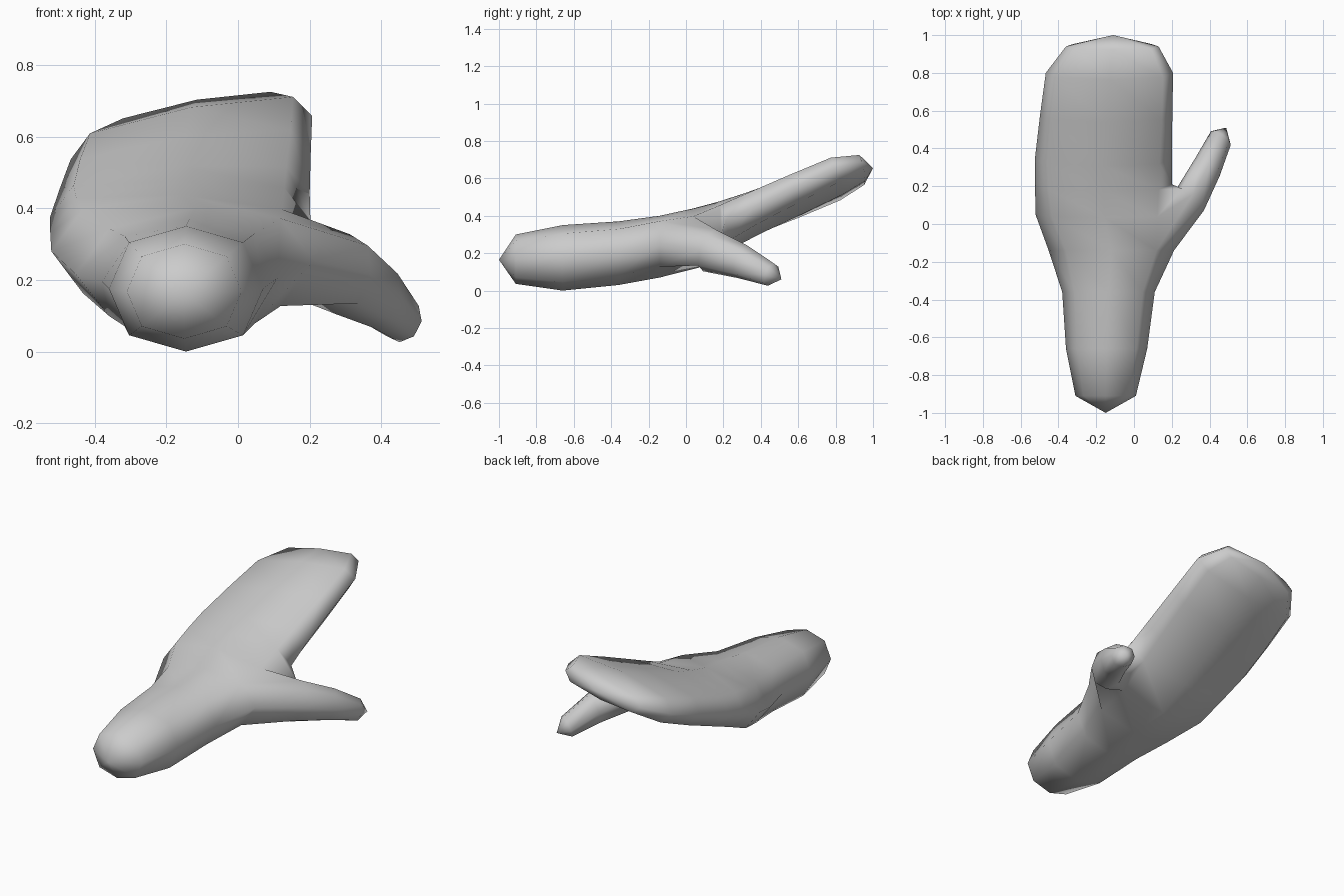
import bpy, bmesh, math
from mathutils import Vector

if "Cube" in bpy.data.objects:
    bpy.data.objects.remove(bpy.data.objects["Cube"])

bm = bmesh.new()
SIGNS = [(1, 0), (1, 1), (0, 1), (-1, 1), (-1, 0), (-1, -1), (0, -1), (1, -1)]


def body_ring(y, cx, cz, hw, hh, roll, k, lean):
    """Eight-sided cross-section, rolled and leaned back along y."""
    ring = []
    for sx, sz in SIGNS:
        diag = sx and sz
        dx = sx * hw * (k if diag else 1)
        dz = sz * hh * (0.74 if diag else 1)
        ring.append(bm.verts.new((cx + dx, y - lean * dz, cz + roll * dx + dz)))
    return ring


def fan(ring, tip):
    t = bm.verts.new(tip)
    for i in range(8):
        bm.faces.new((ring[i], ring[(i + 1) % 8], t))


def bridge(a, b, skip=()):
    for i in range(8):
        if i not in skip:
            j = (i + 1) % 8
            bm.faces.new((a[i], a[j], b[j], b[i]))


# wrist, palm and joined fingers: y, centre x, centre z, half width, half height, roll, k, lean
stations = [
    (-0.91, -0.15, 0.168, 0.160, 0.132, 0.00, 0.74, 0.0),
    (-0.66, -0.145, 0.175, 0.215, 0.175, 0.00, 0.74, 0.0),
    (-0.36, -0.135, 0.200, 0.245, 0.170, 0.02, 0.74, 0.0),
    (-0.14, -0.12, 0.235, 0.332, 0.165, 0.06, 0.72, 0.0),
    (0.05, -0.155, 0.280, 0.366, 0.158, 0.00, 0.76, 0.1),
    (0.21, -0.161, 0.350, 0.363, 0.125, 0.05, 0.80, 0.3),
    (0.35, -0.162, 0.410, 0.362, 0.108, 0.09, 0.82, 0.4),
    (0.58, -0.147, 0.505, 0.350, 0.097, 0.14, 0.84, 0.4),
    (0.80, -0.130, 0.597, 0.337, 0.085, 0.18, 0.84, 0.4),
    (0.94, -0.115, 0.645, 0.245, 0.058, 0.18, 0.84, 0.3),
]
rings = [body_ring(*s) for s in stations]
for n in range(len(rings) - 1):
    bridge(rings[n], rings[n + 1], (7, 0) if n in (3, 4) else ())
fan(rings[0], (-0.15, -1.0, 0.165))
fan(rings[-1], (-0.11, 1.0, 0.655))

# thumb grows out of the opening left in the side of the palm
B, C, D = rings[3:6]
loop = [B[7], B[0], B[1], C[1], D[1], D[0], D[7], C[7]]
bm.verts.remove(C[0])
out = Vector((0.82, -0.57, 0))
up = Vector((0.15, 0.28, 0.95))
T_SIGNS = [(0.72, -0.72), (1, 0), (0.72, 0.72), (0, 1),
           (-0.72, 0.72), (-1, 0), (-0.72, -0.72), (0, -1)]
for centre, hw, hh in [((0.295, 0.125, 0.215), 0.092, 0.118),
                       ((0.388, 0.30, 0.155), 0.080, 0.092),
                       ((0.460, 0.455, 0.085), 0.064, 0.062)]:
    c = Vector(centre)
    nxt = [bm.verts.new(c + out * hw * u + up * hh * v) for u, v in T_SIGNS]
    bridge(loop, nxt)
    loop = nxt
fan(loop, (0.488, 0.51, 0.06))

bmesh.ops.recalc_face_normals(bm, faces=bm.faces[:])
for f in bm.faces:
    f.smooth = True
mesh = bpy.data.meshes.new("mitten_hand")
bm.to_mesh(mesh)
bm.free()
hand = bpy.data.objects.new("mitten_hand", mesh)
bpy.context.collection.objects.link(hand)
